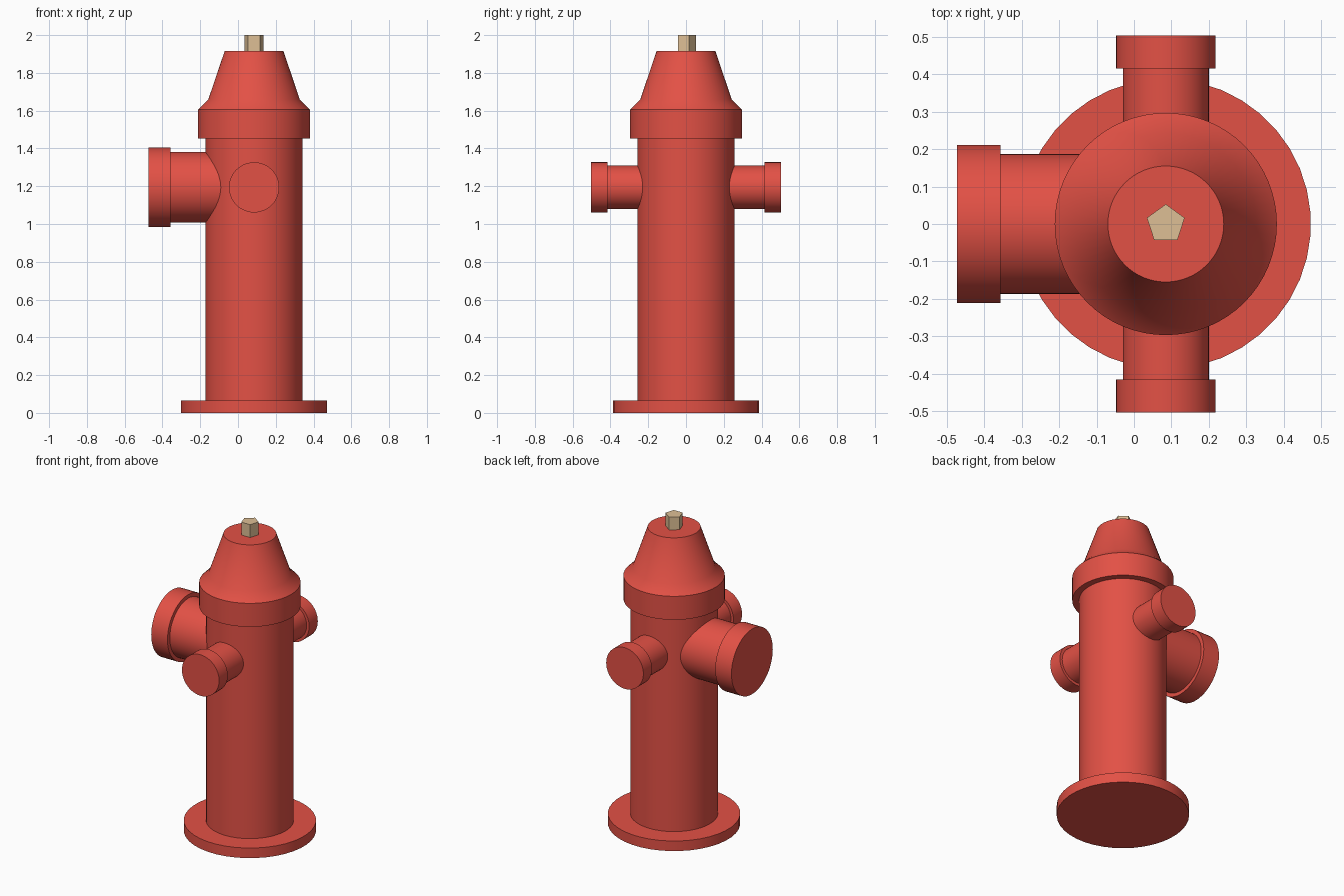
import bpy, bmesh, math
from mathutils import Matrix, Vector

if "Cube" in bpy.data.objects:
    bpy.data.objects.remove(bpy.data.objects["Cube"])

AXIS_X = 0.085      # vertical axis of the barrel
OUTLET_Z = 1.194    # height of the outlet centres


def material(name, color):
    m = bpy.data.materials.new(name)
    m.diffuse_color = (*color, 1)
    m.use_nodes = True
    m.node_tree.nodes["Principled BSDF"].inputs["Base Color"].default_value = m.diffuse_color
    return m


RED = material("red_paint", (0.765, 0.082, 0.06))
BRASS = material("brass", (0.73, 0.52, 0.30))


def lathe(name, profile, origin, direction=(0, 0, 1), sides=48, mat=RED, smooth=True, phase=0.0):
    """Closed solid turned from (radius, height) pairs around a direction."""
    bm = bmesh.new()
    rings = []
    for r, h in profile:
        angles = [phase + 2 * math.pi * i / sides for i in range(sides)]
        rings.append([bm.verts.new((r * math.cos(a), r * math.sin(a), h)) for a in angles])
    for low, high in zip(rings, rings[1:]):
        for i in range(sides):
            j = (i + 1) % sides
            bm.faces.new((low[i], low[j], high[j], high[i]))
    bm.faces.new(rings[0][::-1])
    bm.faces.new(rings[-1])
    turn = Vector((0, 0, 1)).rotation_difference(Vector(direction)).to_matrix().to_4x4()
    bm.transform(Matrix.Translation(origin) @ turn)
    mesh = bpy.data.meshes.new(name)
    bm.to_mesh(mesh)
    bm.free()
    obj = bpy.data.objects.new(name, mesh)
    bpy.context.collection.objects.link(obj)
    mesh.materials.append(mat)
    if smooth:
        bpy.ops.object.select_all(action='DESELECT')
        obj.select_set(True)
        bpy.context.view_layer.objects.active = obj
        bpy.ops.object.shade_smooth_by_angle(angle=math.radians(32))
    return obj


ground = (AXIS_X, 0, 0)

# Base flange, barrel and bonnet
lathe("base_flange", [(0.388, 0), (0.388, 0.065)], ground, sides=40, phase=math.pi / 40)
lathe("barrel", [(0.257, 0.06), (0.257, 1.46)], ground, sides=64)
lathe("bonnet", [(0.297, 1.453), (0.297, 1.605), (0.242, 1.66), (0.155, 1.917)], ground, sides=64)

# Five-sided operating nut
lathe("operating_nut", [(0.053, 1.91), (0.053, 2.0)], ground, sides=5,
      mat=BRASS, smooth=False, phase=math.pi / 2)


# Outlets: pipe starts inside the barrel, wider cap at the end
def outlet(name, direction, pipe_r, cap_r, cap_start, cap_end):
    lathe(name, [(pipe_r, 0.10), (pipe_r, cap_start), (cap_r, cap_start), (cap_r, cap_end)],
          (AXIS_X, 0, OUTLET_Z), direction)


outlet("front_hose_outlet", (0, -1, 0), 0.115, 0.133, 0.416, 0.504)
outlet("back_hose_outlet", (0, 1, 0), 0.115, 0.133, 0.416, 0.504)
outlet("pumper_outlet", (-1, 0, 0), 0.187, 0.211, 0.442, 0.558)
